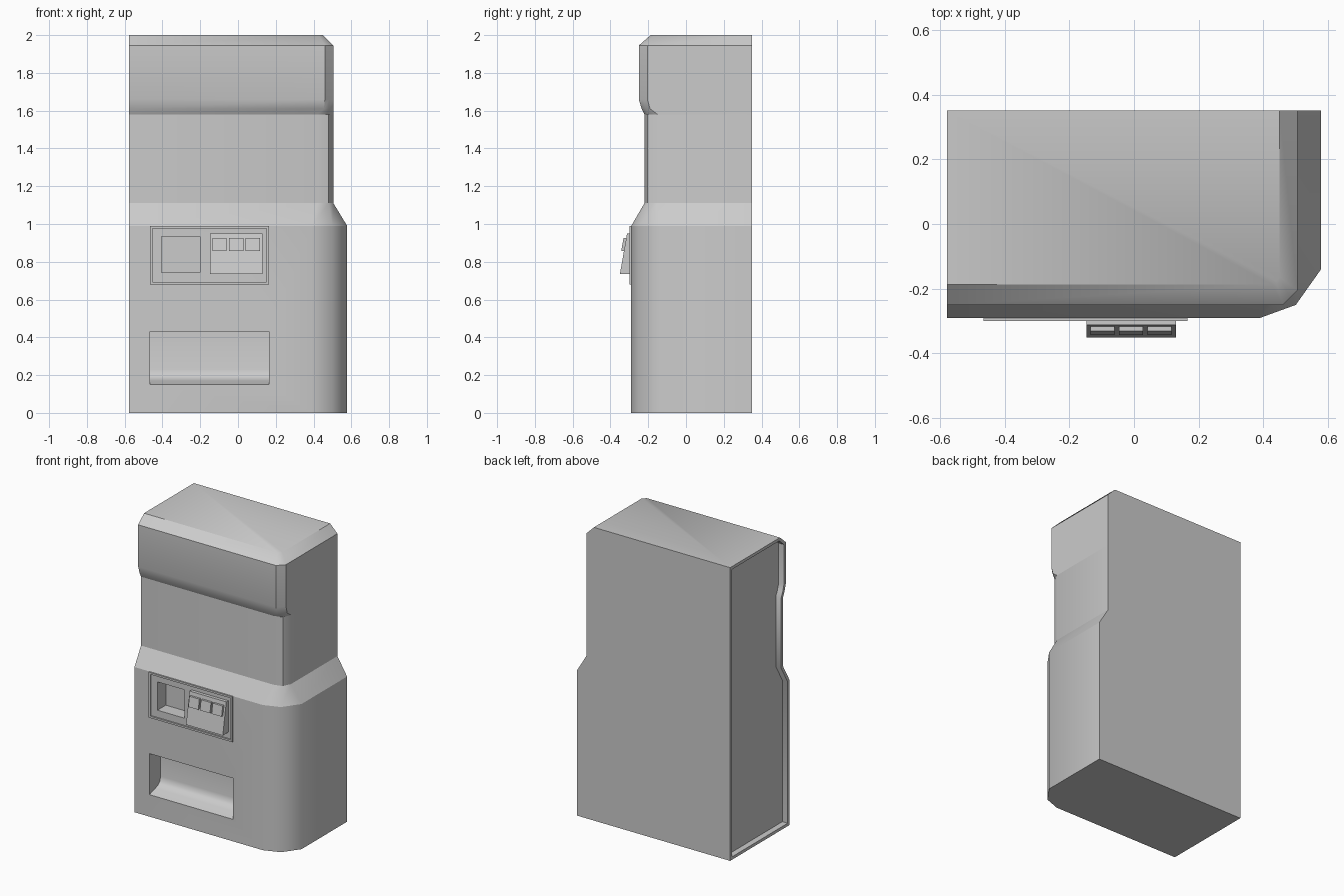
import bpy, bmesh, math

if "Cube" in bpy.data.objects:
    bpy.data.objects.remove(bpy.data.objects["Cube"])

XL, YB = -0.578, 0.35


def make_object(name, bm):
    bmesh.ops.recalc_face_normals(bm, faces=bm.faces[:])
    me = bpy.data.meshes.new(name)
    bm.to_mesh(me)
    bm.free()
    ob = bpy.data.objects.new(name, me)
    bpy.context.collection.objects.link(ob)
    return ob


def add_prism(bm, profile, x0, x1):
    """Extrude a (y, z) profile from x0 to x1."""
    a = [bm.verts.new((x0, y, z)) for y, z in profile]
    b = [bm.verts.new((x1, y, z)) for y, z in profile]
    n = len(profile)
    bm.faces.new(a)
    bm.faces.new(b[::-1])
    for i in range(n):
        bm.faces.new((a[i], b[i], b[(i + 1) % n], a[(i + 1) % n]))


def prism(name, profile, *spans):
    bm = bmesh.new()
    for x0, x1 in spans:
        add_prism(bm, profile, x0, x1)
    return make_object(name, bm)


def rect(y0, y1, z0, z1):
    return [(y0, z0), (y1, z0), (y1, z1), (y0, z1)]


# Cabinet: stacked cross-sections (z, three corner points at the front right)
base = [(0.39, -0.29), (0.50, -0.25), (0.578, -0.14)]
waist = [(0.42, -0.22), (0.48, -0.203), (0.505, -0.15)]
head = [(0.46, -0.25), (0.4825, -0.2275), (0.505, -0.205)]
sections = [
    (0, base), (0.99, base), (1.11, waist), (1.58, waist),
    (1.61, [(0.455, -0.235), (0.48, -0.213), (0.505, -0.19)]),
    (1.66, head), (1.945, head),
    (2.0, [(0.427, -0.187), (0.4385, -0.1755), (0.45, -0.164)]),
]
bm = bmesh.new()
rings = []
for z, c in sections:
    outline = [(XL, c[0][1])] + c + [(c[2][0], YB), (XL, YB)]
    rings.append([bm.verts.new((x, y, z)) for x, y in outline])
for lo, hi in zip(rings, rings[1:]):
    for i in range(5):
        bm.faces.new((lo[i], lo[i + 1], hi[i + 1], hi[i]))
bm.faces.new(rings[0])
bm.faces.new(rings[-1])
side = bm.faces.new([r[0] for r in rings] + [r[5] for r in reversed(rings)])
bmesh.ops.recalc_face_normals(bm, faces=bm.faces[:])
# Recessed left side with a rim
bmesh.ops.inset_individual(bm, faces=[side], thickness=0.02, use_even_offset=True)
ext = bmesh.ops.extrude_face_region(bm, geom=[side])
bmesh.ops.translate(bm, vec=(0.04, 0, 0),
                    verts=[v for v in ext["geom"] if isinstance(v, bmesh.types.BMVert)])
if side.is_valid:
    bmesh.ops.delete(bm, geom=[side], context='FACES_ONLY')
cabinet = make_object("cabinet", bm)

# Openings: delivery tray with a curved floor, and a small window
tray = [(-0.40, 0.15), (-0.29, 0.15), (-0.225, 0.17), (-0.195, 0.182),
        (-0.178, 0.20), (-0.17, 0.23), (-0.17, 0.43), (-0.40, 0.43)]
cutters = [prism("tray_cutter", tray, (-0.465, 0.165)),
           prism("window_cutter", rect(-0.4, -0.20, 0.742, 0.935), (-0.405, -0.20))]
for c in cutters:
    c.hide_render = True
    m = cabinet.modifiers.new("cut", 'BOOLEAN')
    m.operation, m.solver, m.object = 'DIFFERENCE', 'EXACT', c
bpy.context.view_layer.update()
dg = bpy.context.evaluated_depsgraph_get()
mesh = bpy.data.meshes.new_from_object(cabinet.evaluated_get(dg))
cabinet.modifiers.clear()
cabinet.data = mesh
for c in cutters:
    bpy.data.objects.remove(c)

# Smooth rounded corners, keep the horizontal folds crisp
bpy.ops.object.select_all(action='DESELECT')
cabinet.select_set(True)
bpy.context.view_layer.objects.active = cabinet
bpy.ops.object.shade_smooth_by_angle(angle=math.radians(40))
for e in mesh.edges:
    zs = [mesh.vertices[v].co.z for v in e.vertices]
    if any(max(abs(z - f) for z in zs) < 0.001 for f in (0.99, 1.11, 1.58)):
        e.use_edge_sharp = True

# Control panel frame
bm = bmesh.new()
t = 0.013
for x0, x1, z0, z1 in ((-0.465, -0.465 + t, 0.68, 0.99), (0.165 - t, 0.165, 0.68, 0.99),
                       (-0.465 + t, 0.165 - t, 0.68, 0.68 + t),
                       (-0.465 + t, 0.165 - t, 0.99 - t, 0.99)):
    add_prism(bm, rect(-0.30, -0.285, z0, z1), x0, x1)
make_object("panel_frame", bm)

# Sloped keypad with three buttons
prism("keypad", [(-0.285, 0.735), (-0.35, 0.735), (-0.312, 0.95), (-0.285, 0.95)],
      (-0.147, 0.13))
prism("buttons", [(-0.31, 0.857), (-0.343, 0.857), (-0.331, 0.925), (-0.30, 0.925)],
      *[(-0.135 + 0.088 * i, -0.06 + 0.088 * i) for i in range(3)])
